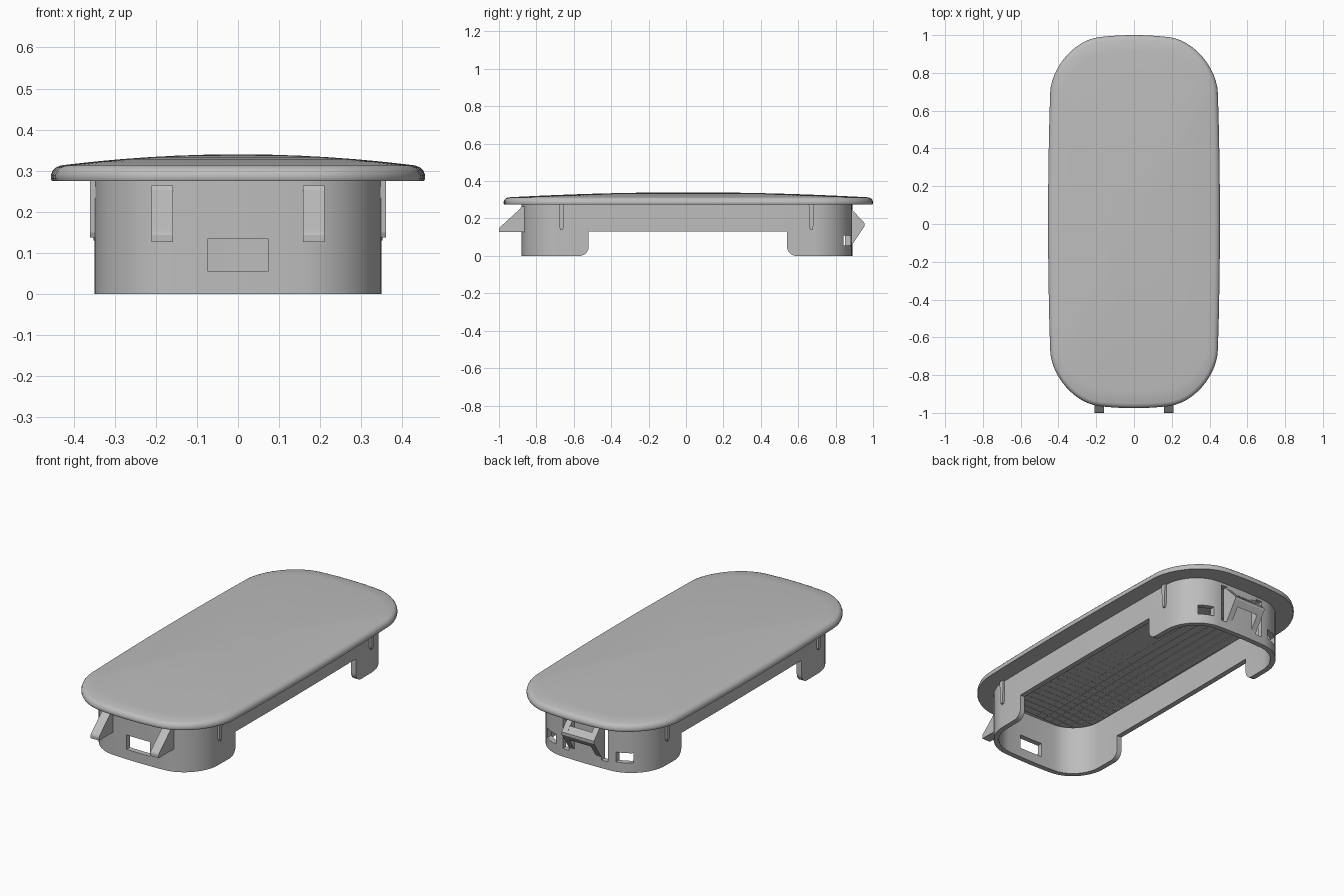
import bpy, bmesh, math

if "Cube" in bpy.data.objects:
    bpy.data.objects.remove(bpy.data.objects["Cube"])

GREY = (0.51, 0.51, 0.51, 1)
grey = bpy.data.materials.new("matte grey")
grey.use_nodes = True
grey.diffuse_color = GREY
grey.node_tree.nodes["Principled BSDF"].inputs["Base Color"].default_value = GREY


def finish(name, bm, smooth=True):
    bmesh.ops.recalc_face_normals(bm, faces=bm.faces[:])
    mesh = bpy.data.meshes.new(name)
    bm.to_mesh(mesh)
    bm.free()
    mesh.materials.append(grey)
    obj = bpy.data.objects.new(name, mesh)
    bpy.context.collection.objects.link(obj)
    if smooth:
        shade(obj)
    return obj


def shade(obj):
    bpy.ops.object.select_all(action='DESELECT')
    obj.select_set(True)
    bpy.context.view_layer.objects.active = obj
    bpy.ops.object.shade_smooth_by_angle(angle=math.radians(35))


def outline(hx, hy, r, bow_x, bow_y, cy, inset=0.0, n=12):
    """Rounded rectangle with gently bowed sides, as (x, y) points."""
    pts = []
    a, b, rad = hx - inset, hy - inset, r - inset
    for k, (sx, sy) in enumerate([(1, 1), (-1, 1), (-1, -1), (1, -1)]):
        for i in range(n + 1):
            t = math.pi / 2 * (k + i / n)
            pts.append((sx * (a - rad) + rad * math.cos(t), sy * (b - rad) + rad * math.sin(t)))
        # extra points so that the straight runs can bow
        run = (b - rad) if k % 2 else (a - rad)
        for i in range(1, 8):
            f = run * (1 - i / 4)
            pts.append([(f, b), (-a, f), (-f, -b), (a, -f)][k])
    return [(x * (1 - bow_x * (y / hy) ** 2), cy + y * (1 - bow_y * (x / hx) ** 2)) for x, y in pts]


def ring(bm, pts, z):
    return [bm.verts.new((x, y, z)) for x, y in pts]


def bridge(bm, a, b):
    for i in range(len(a)):
        j = (i + 1) % len(a)
        bm.faces.new((a[i], a[j], b[j], b[i]))


def add_prism(bm, profile, x0, x1):
    """Extrude a (y, z) profile along x."""
    a = [bm.verts.new((x0, y, z)) for y, z in profile]
    b = [bm.verts.new((x1, y, z)) for y, z in profile]
    bridge(bm, a, b)
    bm.faces.new(a)
    bm.faces.new(b)


def rect(y0, y1, z0, z1):
    return [(y0, z0), (y1, z0), (y1, z1), (y0, z1)]


def cap_outline(inset=0.0):
    return outline(0.455, 0.9875, 0.265, 0.045, 0.06, 0.0125, inset)


def skirt_outline(inset=0.0):
    return outline(0.352, 0.885, 0.19, 0.02, 0.025, 0.005, inset)


WALL = 0.03

# Domed cap with a rounded rim and a flat flange underneath
bm = bmesh.new()
prev = ring(bm, skirt_outline(WALL), 0.275)
for inset, z in [(0.003, 0.275), (0, 0.28), (0, 0.29), (0.004, 0.3), (0.012, 0.308), (0.024, 0.313)]:
    cur = ring(bm, cap_outline(inset), z)
    bridge(bm, prev, cur)
    prev = cur
edge = cap_outline(0.024)
for s in (0.93, 0.8, 0.65, 0.5, 0.35, 0.2, 0.08):
    pts = [(x * s, 0.0125 + (y - 0.0125) * s) for x, y in edge]
    cur = ring(bm, pts, 0.34 - 0.027 * s * s)
    bridge(bm, prev, cur)
    prev = cur
top = bm.verts.new((0, 0.0125, 0.34))
for i in range(len(prev)):
    bm.faces.new((prev[i], prev[(i + 1) % len(prev)], top))
finish("cap", bm)


# Terraced ceiling inside the cap: flat cells joined by small upright steps
def cell_edges(half, count):
    """(position, cell centre) pairs, both edges of each cell, centre in -1..1."""
    return [(half * (2 * (i + e) / count - 1), (2 * i + 1) / count - 1) for i in range(count) for e in (0, 1)]


bm = bmesh.new()
rows = []
for y, v in cell_edges(0.865, 38):
    rows.append([bm.verts.new((x, y, 0.316 - 0.018 * u * u - 0.013 * v * v))
                 for x, u in cell_edges(0.34, 14)])
for r0, r1 in zip(rows, rows[1:]):
    for i in range(len(r0) - 1):
        bm.faces.new((r0[i], r0[i + 1], r1[i + 1], r1[i]))
finish("terraced_ceiling", bm, smooth=False)

# Skirt wall
bm = bmesh.new()
rings = [ring(bm, skirt_outline(i), z) for i, z in [(0, 0), (0, 0.28), (WALL, 0.28), (WALL, 0)]]
for k in range(4):
    bridge(bm, rings[k], rings[(k + 1) % 4])
skirt = finish("skirt", bm, smooth=False)

# Openings: side gaps with rounded feet, front window, rear windows and clip slots
bm = bmesh.new()
R = 0.05
arc = [(R * math.sin(math.pi / 16 * i), R - R * math.cos(math.pi / 16 * i)) for i in range(9)]
front = [(-0.52 - R, -0.1)] + [(-0.52 - R + dy, dz) for dy, dz in arc] + [(-0.52, 0.13)]
back = [(0.54, 0.13)] + [(0.54 + R - dy, dz) for dy, dz in reversed(arc)] + [(0.54 + R, -0.1)]
add_prism(bm, front + back, -0.6, 0.6)
add_prism(bm, rect(-1, -0.8, 0.055, 0.135), -0.073, 0.073)
for s in (-1, 1):
    add_prism(bm, rect(0.72, 1, 0.055, 0.11), s * 0.185, s * 0.265)
    add_prism(bm, rect(0.8, 1, 0.045, 0.26), s * 0.1, s * 0.14)
cutter = finish("skirt_cutter", bm, smooth=False)
cutter.hide_render = True
mod = skirt.modifiers.new("openings", 'BOOLEAN')
mod.operation, mod.solver, mod.object = 'DIFFERENCE', 'EXACT', cutter
bpy.context.view_layer.objects.active = skirt
bpy.ops.object.modifier_apply(modifier=mod.name)
bpy.data.objects.remove(cutter)
shade(skirt)

# Front hooks
for s, name in ((1, "left_hook"), (-1, "right_hook")):
    bm = bmesh.new()
    add_prism(bm, [(-0.86, 0.264), (-0.88, 0.264), (-0.886, 0.253), (-0.996, 0.152),
                   (-1.0, 0.144), (-1.0, 0.127), (-0.86, 0.127)], s * 0.158, s * 0.21)
    finish(name, bm, smooth=False)

# Rear clip: two cheeks joined by a ridge bar and a sloping web
bm = bmesh.new()
cheek = [(0.87, 0.25), (0.885, 0.25), (0.955, 0.175), (0.955, 0.16), (0.885, 0.055), (0.87, 0.055)]
for s in (-1, 1):
    add_prism(bm, cheek, s * 0.067, s * 0.1)
add_prism(bm, [(0.925, 0.205), (0.955, 0.175), (0.955, 0.16), (0.935, 0.13), (0.915, 0.15)], -0.067, 0.067)
add_prism(bm, [(0.87, 0.25), (0.885, 0.25), (0.9, 0.225), (0.87, 0.225)], -0.067, 0.067)
finish("rear_clip", bm, smooth=False)

# Tapered side ribs below the flange
for s, side in ((1, "left"), (-1, "right")):
    for y, end in ((-0.665, "front"), (0.67, "rear")):
        bm = bmesh.new()
        add_prism(bm, [(y - 0.014, 0.278), (y - 0.01, 0.15), (y - 0.005, 0.138),
                       (y + 0.005, 0.138), (y + 0.01, 0.15), (y + 0.014, 0.278)], s * 0.33, s * 0.36)
        finish(f"{side}_{end}_rib", bm, smooth=False)
